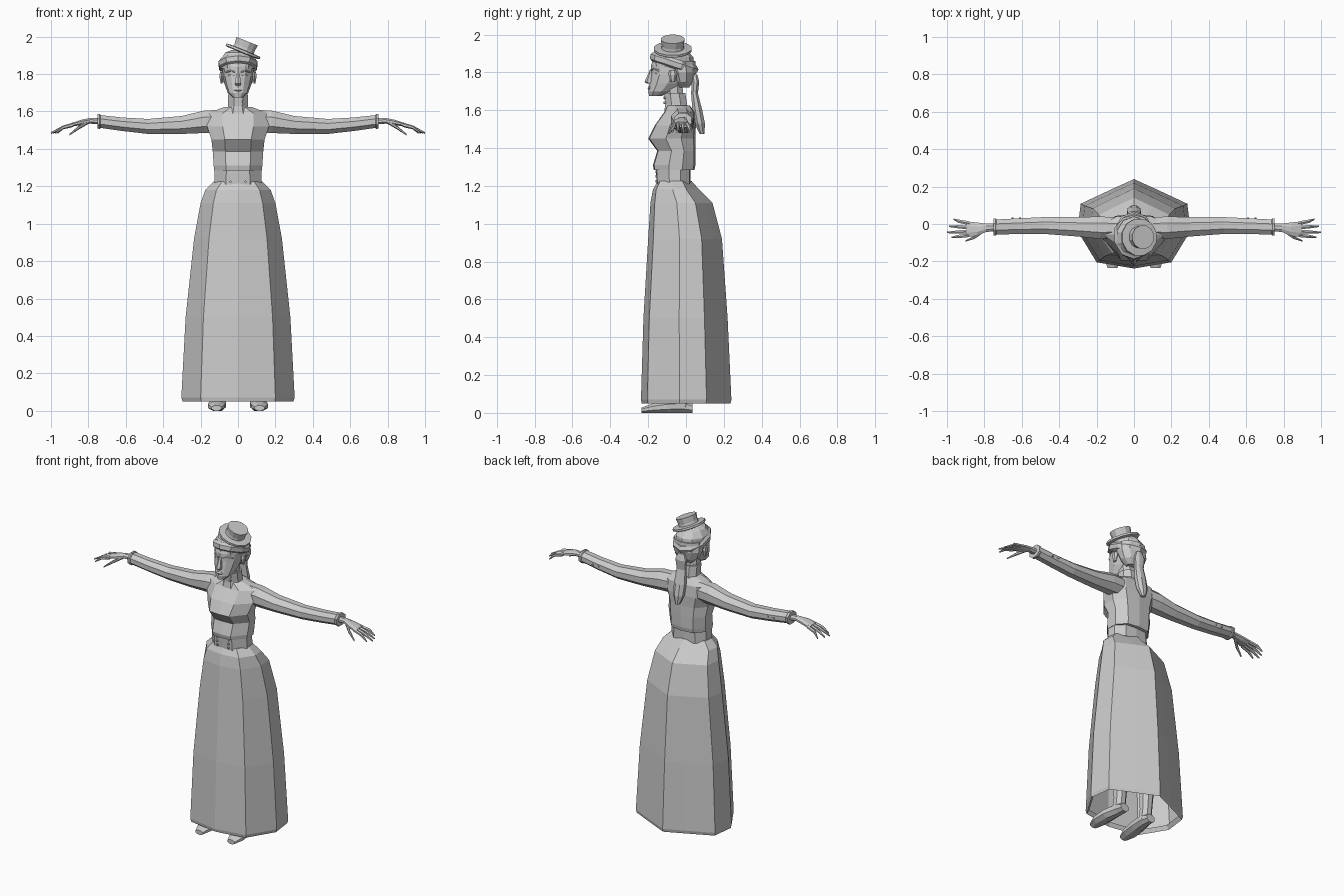
import bpy, bmesh, math
from mathutils import Vector, Matrix

if "Cube" in bpy.data.objects:
    bpy.data.objects.remove(bpy.data.objects["Cube"])

grey = bpy.data.materials.new("plain grey")
grey.use_nodes = True
grey.diffuse_color = (0.6, 0.6, 0.6, 1)
grey.node_tree.nodes["Principled BSDF"].inputs["Base Color"].default_value = (0.6, 0.6, 0.6, 1)


def loft(name, rings, mirror=False, caps=(True, True), matrix=None):
    """Skin a list of equal-length rings into one flat-shaded object."""
    bm = bmesh.new()
    rows = [[bm.verts.new(p) for p in ring] for ring in rings]
    n = len(rows[0])
    for a, b in zip(rows, rows[1:]):
        for i in range(n):
            j = (i + 1) % n
            bm.faces.new((a[i], a[j], b[j], b[i]))
    if caps[0]:
        bm.faces.new(rows[0][::-1])
    if caps[1]:
        bm.faces.new(rows[-1])
    bmesh.ops.recalc_face_normals(bm, faces=bm.faces[:])
    if matrix:
        bm.transform(matrix)
    mesh = bpy.data.meshes.new(name)
    bm.to_mesh(mesh)
    bm.free()
    mesh.materials.append(grey)
    ob = bpy.data.objects.new(name, mesh)
    bpy.context.scene.collection.objects.link(ob)
    if mirror:
        ob.modifiers.new("Mirror", 'MIRROR')
    return ob


def level(half, z, hw, front, back):
    """Symmetric horizontal ring from a unit half outline."""
    mid, r = (front + back) / 2, (back - front) / 2
    right = [(u * hw, mid + v * r, z) for u, v in half]
    left = [(-x, y, h) for x, y, h in right[-2:0:-1]]
    return right + left


def oval(axis, at, ra, rb, n=8):
    """Oval ring across one axis, with flats on the outside."""
    k = 1 / math.cos(math.pi / n)
    ring = []
    for i in range(n):
        t = (i + 0.5) * 2 * math.pi / n
        a, b = ra * k * math.cos(t), rb * k * math.sin(t)
        off = {'X': (0, a, b), 'Y': (a, 0, b), 'Z': (a, b, 0)}[axis]
        ring.append(Vector(at) + Vector(off))
    return ring


BODY = [(0, -1), (.5, -.95), (1, -.25), (.98, .4), (.6, .92), (0, 1)]
SKIRT = [(0, -1), (.66, -.86), (1, -.15), (.94, .45), (.4, .77), (0, 1)]
HEAD = [(0, -1), (.45, -.88), (.85, -.55), (1, .1), (.7, .8), (0, 1)]

# Skirt with a folded hem, open underneath
loft("skirt", [level(SKIRT, *r) for r in (
    (1.225, .13, -.15, .03), (1.18, .175, -.175, .07), (1.11, .2, -.188, .14),
    (.92, .235, -.2, .19), (.5, .28, -.225, .22), (.07, .303, -.238, .24),
    (.05, .297, -.234, .235), (.075, .28, -.22, .22))], caps=(True, False))

# Belt and bodice
loft("belt", [level(BODY, *r) for r in (
    (1.21, .127, -.155, .025), (1.29, .125, -.16, .025))])
loft("bodice", [level(BODY, *r) for r in (
    (1.285, .128, -.17, .045), (1.31, .13, -.175, .05), (1.385, .135, -.152, .05),
    (1.45, .142, -.2, .05), (1.52, .165, -.165, .052), (1.59, .165, -.115, .045),
    (1.625, .07, -.1, .02))])

# High collar and neck, leaning forward
loft("collar", [oval('Z', (0, y, z), a, b) for z, y, a, b in (
    (1.59, -.05, .065, .065), (1.63, -.052, .053, .058), (1.69, -.06, .053, .056))])
loft("neck", [oval('Z', (0, y, z), .045, .048) for z, y in ((1.66, -.06), (1.76, -.07))])

# Sleeves, cuffs
loft("sleeve", [oval('X', (x, y, z), a, b) for x, y, z, a, b in (
    (.08, -.02, 1.55, .055, .06), (.18, -.02, 1.545, .06, .06),
    (.3, -.015, 1.528, .052, .048), (.48, -.008, 1.52, .045, .04),
    (.62, -.012, 1.532, .042, .036), (.74, -.016, 1.547, .04, .034))], mirror=True)
loft("cuff", [oval('X', (x, -.016, 1.547), a, b) for x, a, b in (
    (.735, .041, .036), (.74, .046, .04), (.752, .046, .038))], mirror=True)

# Hands: palm, four fingers and thumb
loft("palm", [oval('X', (x, y, z), a, b) for x, y, z, a, b in (
    (.74, -.018, 1.548, .022, .017), (.79, -.02, 1.55, .022, .015),
    (.84, -.028, 1.541, .036, .014), (.895, -.028, 1.528, .042, .009))], mirror=True)


def finger(name, base, mid, tip):
    loft(name, [oval('X', p, r, r, 6) for p, r in ((base, .01), (mid, .009), (tip, .004))],
         mirror=True)


for i, (y0, y1, x1) in enumerate(((.004, .025, .965), (-.018, -.012, .99),
                                  (-.04, -.045, 1.0), (-.06, -.072, .975))):
    finger(f"finger_{i + 1}", (.88, y0, 1.529), (.935, (y0 + y1) / 2, 1.515), (x1, y1, 1.485))
finger("thumb", (.8, -.032, 1.545), (.85, -.07, 1.515), (.9, -.09, 1.477))

# Shoes: heel to toe, with ankles above
loft("shoe", [oval('Y', (x, y, z), a, z) for x, y, z, a in (
    (.1, .035, .025, .03), (.1, -.02, .036, .037), (.11, -.1, .032, .046),
    (.115, -.18, .024, .045), (.115, -.235, .014, .026))], mirror=True)
loft("ankle", [oval('Z', (.1, y, z), r, r) for y, z, r in (
    (-.02, .03, .036), (-.01, .1, .035), (0, .3, .045))], mirror=True)

# Head and face
loft("head", [level(HEAD, *r) for r in (
    (1.675, .028, -.195, -.13), (1.70, .055, -.2, -.07), (1.74, .07, -.193, -.02),
    (1.79, .082, -.186, .02), (1.84, .085, -.184, .03), (1.89, .075, -.165, .02))])
loft("nose", [oval('Z', (0, y, z), a, b, 6) for z, y, a, b in (
    (1.74, -.188, .014, .016), (1.75, -.194, .016, .022), (1.815, -.183, .008, .006))])
loft("lips", [oval('Z', (0, -.187, z), a, b, 6) for z, a, b in (
    (1.707, .012, .01), (1.716, .024, .014), (1.725, .014, .01))])
loft("brow", [oval('X', (x, y, z), .008, .004, 6) for x, y, z in (
    (.016, -.178, 1.812), (.04, -.168, 1.818), (.066, -.145, 1.81))], mirror=True)
loft("eye", [oval('X', (x, y, 1.793), .006, b, 6) for x, y, b in (
    (.02, -.175, .002), (.036, -.168, .007), (.055, -.152, .002))], mirror=True)
loft("ear", [oval('Z', (.088, -.07, z), a, b, 6) for z, a, b in (
    (1.75, .005, .01), (1.79, .012, .02), (1.81, .008, .015))], mirror=True)

# Hair: back mass, crown, and a rolled band sloping down to the back
loft("hair_back", [oval('Z', (0, y, z), a, b, 10) for z, y, a, b in (
    (1.72, -.015, .04, .03), (1.75, -.015, .075, .05), (1.8, -.02, .094, .068),
    (1.86, -.03, .09, .075))])
loft("hair_crown", [oval('Z', (0, y, z), a, b, 10) for z, y, a, b in (
    (1.83, -.066, .092, .106), (1.88, -.072, .092, .105), (1.915, -.075, .068, .08),
    (1.928, -.075, .035, .04))])
slope = Matrix.Translation((0, -.065, 1.843)) @ Matrix.Rotation(math.radians(-18), 4, 'X')
loft("hair_roll", [oval('Z', (0, 0, z), a, a * 1.22, 10) for z, a in (
    (-.022, .085), (-.012, .1), (.014, .104), (.03, .092))], matrix=slope)

# Hanging tail of hair
loft("hair_tail", [oval('Z', (0, y, z), a, b) for z, y, a, b in (
    (1.79, .045, .02, .014), (1.75, .05, .036, .02), (1.69, .045, .03, .018),
    (1.6, .06, .037, .026), (1.53, .073, .034, .027), (1.475, .085, .014, .013))])

# Small top hat tipped to one side
tip = Matrix.Translation((.027, -.07, 1.922)) @ Matrix.Rotation(math.radians(22), 4, 'Y')
loft("hat_brim", [oval('Z', (0, 0, z), r, r, 12) for z, r in (
    (-.01, .088), (-.006, .098), (.006, .098), (.008, .07))], matrix=tip)
loft("hat_crown", [oval('Z', (0, 0, z), r, r, 12) for z, r in (
    (0, .06), (.022, .057), (.058, .062))], matrix=tip)


# Buttons on belt, collar and sleeves
def button(name, at, mirror=True):
    x, y, z = at
    loft(name, [oval('Y', (x, y + d, z), .006, .006, 6) for d in (-.006, .006)], mirror=mirror)


for i in range(3):
    button(f"belt_button_{i + 1}", (.04, -.156, 1.225 + .025 * i))
for i in range(2):
    button(f"collar_button_{i + 1}", (.022, -.112, 1.64 + .025 * i), False)
    button(f"sleeve_button_{i + 1}", (.61 + .04 * i, .029, 1.533))
